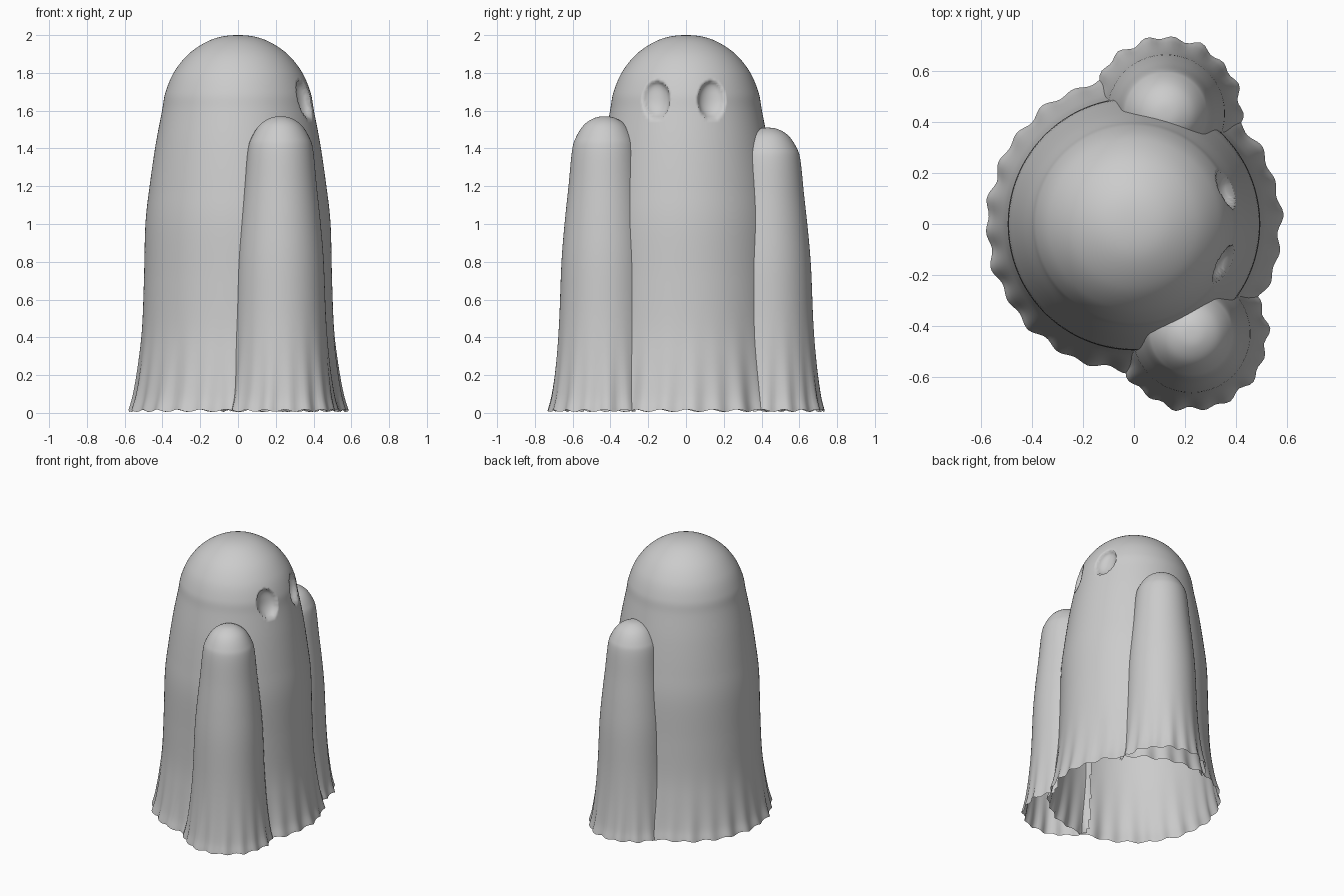
import bpy, bmesh
from math import sin, cos, pi, hypot, sqrt

if "Cube" in bpy.data.objects:
    bpy.data.objects.remove(bpy.data.objects["Cube"])

BODY = [(.575, .012), (.553, .1), (.527, .27), (.508, .45), (.498, .7), (.49, 1.0),
        (.468, 1.2), (.436, 1.42), (.402, 1.6), (.383, 1.7), (.335, 1.81),
        (.25, 1.91), (.13, 1.98), (0, 2.0)]
ARM = [(.297, .012), (.278, .1), (.257, .28), (.241, .5), (.229, .8), (.213, 1.0),
       (.192, 1.2), (.173, 1.39), (.152, 1.46), (.11, 1.525), (.055, 1.561), (0, 1.57)]


def smooth_profile(pts, n):
    """Catmull-Rom through (radius, z) points, ending flat on the axis."""
    first = (2 * pts[0][0] - pts[1][0], 2 * pts[0][1] - pts[1][1])
    p = [first] + pts + [(-pts[-2][0], pts[-2][1])]
    out = []
    for i in range(1, len(p) - 2):
        for k in range(n):
            t = k / n
            out.append(tuple(.5 * (2 * b + (c - a) * t + (2 * a - 5 * b + 4 * c - d) * t * t
                                   + (3 * b - a - 3 * c + d) * t ** 3)
                             for a, b, c, d in zip(*p[i - 1:i + 3])))
    return out + [pts[-1]]


def sheet(name, pts, n, seg, centre=(0, 0), zscale=1, folds=26, phase=0, edit=None):
    """Open draped shell: revolved profile with folds and a wavy hem."""
    bm = bmesh.new()
    rings = []
    prof = smooth_profile(pts, n)
    for r, z in prof[:-1]:
        z *= zscale
        fade = max(0, 1 - z / .7) ** 3
        ring = []
        for i in range(seg):
            a = 2 * pi * i / seg
            w = sin(folds * a + phase) + .5 * sin((folds * .5 // 1 + 2) * a + 2 * phase)
            rr = r + .009 * fade * w
            zz = z + .007 * max(0, 1 - z / .15) * sin(folds * a + 1.3 + phase)
            ring.append(bm.verts.new((centre[0] + rr * cos(a), centre[1] + rr * sin(a), zz)))
        rings.append(ring)
    top = bm.verts.new((*centre, prof[-1][1] * zscale))
    for lo, hi in zip(rings, rings[1:]):
        for i in range(seg):
            j = (i + 1) % seg
            bm.faces.new((lo[i], lo[j], hi[j], hi[i]))
    for i in range(seg):
        bm.faces.new((rings[-1][i], rings[-1][(i + 1) % seg], top))
    if edit:
        edit(bm)
    me = bpy.data.meshes.new(name)
    bm.to_mesh(me)
    bm.free()
    ob = bpy.data.objects.new(name, me)
    bpy.context.collection.objects.link(ob)
    me.shade_smooth()
    return ob


def dent_eyes(bm):
    # two oval eye hollows on the +x side
    for ey, ez in ((-.157, 1.657), (.135, 1.657)):
        for v in bm.verts:
            if v.co.x > 0:
                q = ((v.co.y - ey) / .071) ** 2 + ((v.co.z - ez) / .1) ** 2
                if q < 1:
                    r = hypot(v.co.x, v.co.y)
                    k = 1 - .055 * sqrt(1 - q) / r
                    v.co.x *= k
                    v.co.y *= k


body_prof = smooth_profile(BODY, 10)


def body_radius(z):
    for (r0, z0), (r1, z1) in zip(body_prof, body_prof[1:]):
        if z <= z1:
            return r0 + (r1 - r0) * max(0, z - z0) / (z1 - z0)
    return 0


def trim_inside(bm):
    # drop the part of an arm hidden within the body
    inside = {v for v in bm.verts if hypot(v.co.x, v.co.y) < body_radius(v.co.z) - .03}
    bmesh.ops.delete(bm, geom=[f for f in bm.faces if all(v in inside for v in f.verts)],
                     context='FACES')


# main draped body with eyes
sheet("body_sheet", BODY, 10, 256, edit=dent_eyes)
# two draped arms
sheet("arm_sheet_front", ARM, 6, 96, (.225, -.43), 1, 17, .5, trim_inside)
sheet("arm_sheet_back", ARM, 6, 96, (.125, .433), 1.51 / 1.57, 17, 1.7, trim_inside)
